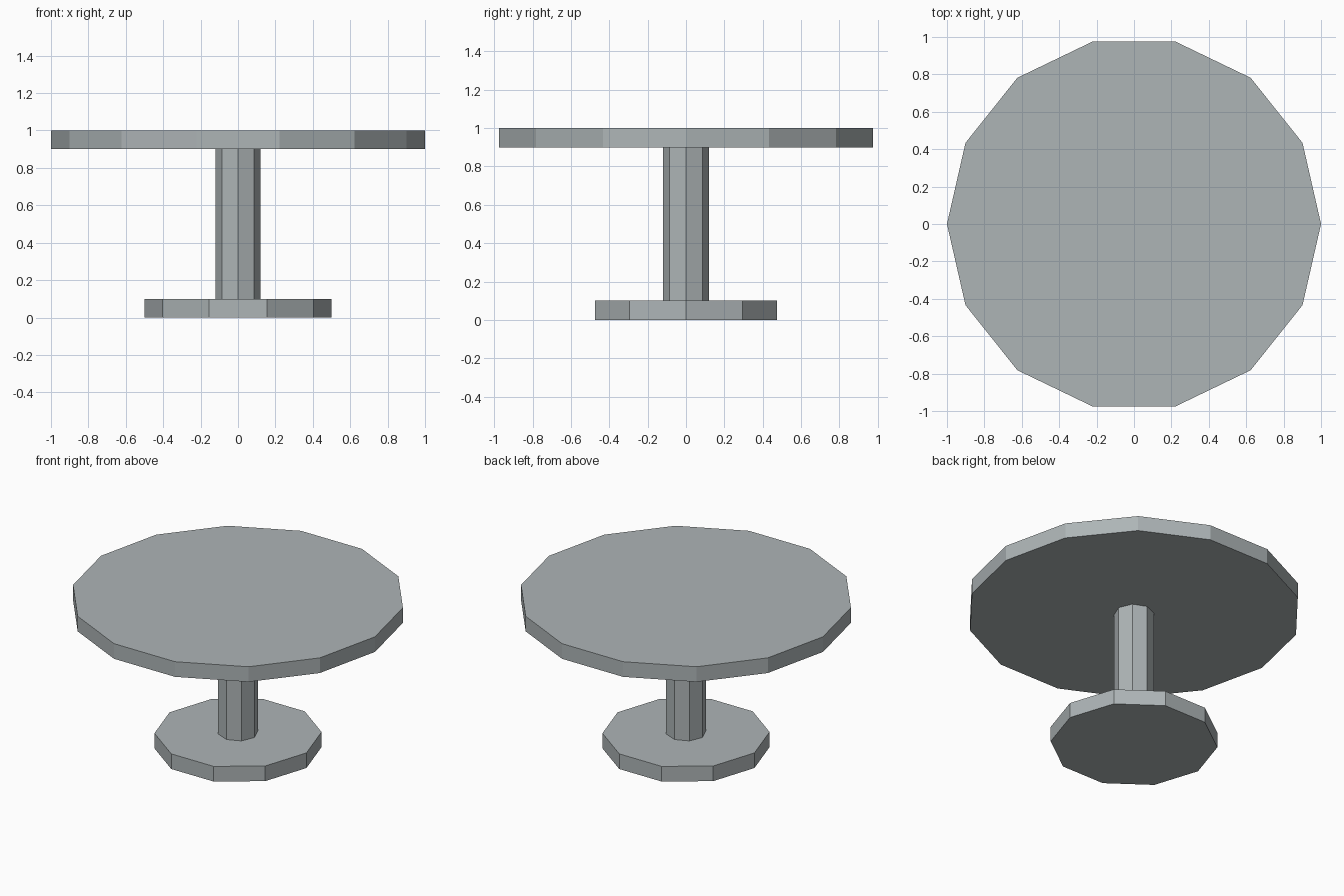
import bpy
import bmesh
from math import cos, sin, tau

cube = bpy.data.objects.get("Cube")
if cube:
    bpy.data.objects.remove(cube, do_unlink=True)

# One flat grey for the whole table
GREY = (0.42, 0.46, 0.47, 1.0)
grey = bpy.data.materials.new("grey")
grey.use_nodes = True
grey.diffuse_color = GREY
grey.node_tree.nodes["Principled BSDF"].inputs["Base Color"].default_value = GREY


def prism(name, sides, radius, bottom, top):
    """Upright flat-sided prism with one corner pointing along +x."""
    bm = bmesh.new()
    ring = [bm.verts.new((radius * cos(tau * i / sides),
                          radius * sin(tau * i / sides), bottom))
            for i in range(sides)]
    base = bm.faces.new(ring)
    result = bmesh.ops.extrude_face_region(bm, geom=[base], use_keep_orig=True)
    raised = [v for v in result["geom"] if isinstance(v, bmesh.types.BMVert)]
    bmesh.ops.translate(bm, verts=raised, vec=(0, 0, top - bottom))
    bmesh.ops.recalc_face_normals(bm, faces=bm.faces)
    mesh = bpy.data.meshes.new(name)
    bm.to_mesh(mesh)
    bm.free()
    mesh.materials.append(grey)
    obj = bpy.data.objects.new(name, mesh)
    bpy.context.collection.objects.link(obj)
    return obj


# Foot, column and round top, stacked
prism("foot", 10, 0.5, 0.0, 0.1)
prism("column", 8, 0.12, 0.1, 0.9)
prism("table_top", 14, 1.0, 0.9, 1.0)
